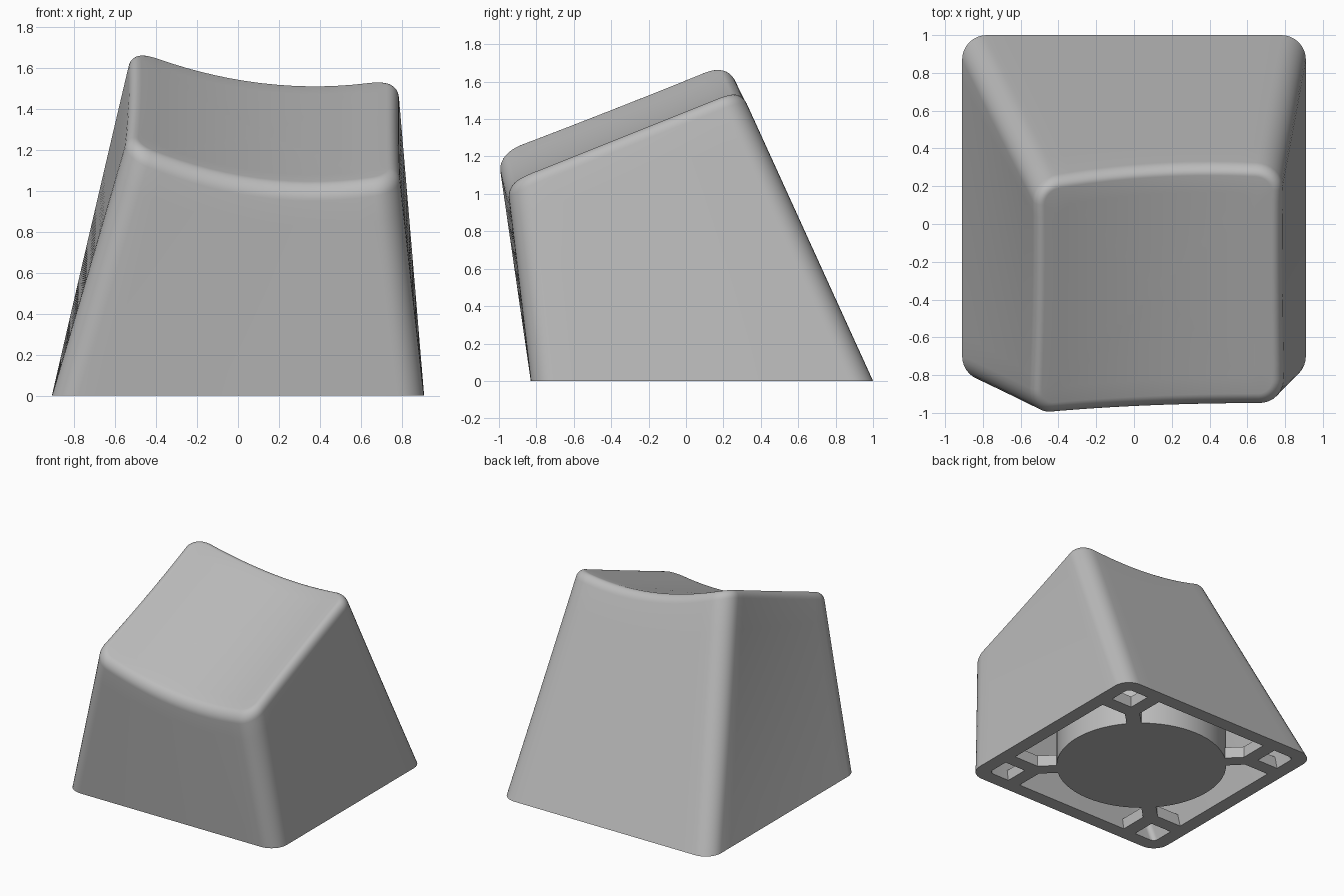
import bpy, bmesh, math
from mathutils import Vector, Matrix

if "Cube" in bpy.data.objects:
    bpy.data.objects.remove(bpy.data.objects["Cube"])

HX, HY, CY = 0.91, 0.915, 0.085     # base half sizes and centre
FILLET, WALL, ROOF = 0.075, 0.11, 0.2

grey = bpy.data.materials.new("matte grey")
grey.use_nodes = True
colour = (0.5, 0.5, 0.5, 1)
grey.diffuse_color = colour
grey.node_tree.nodes["Principled BSDF"].inputs["Base Color"].default_value = colour


def make_object(name, bm):
    bmesh.ops.recalc_face_normals(bm, faces=bm.faces)
    mesh = bpy.data.meshes.new(name)
    bm.to_mesh(mesh)
    bm.free()
    mesh.materials.append(grey)
    obj = bpy.data.objects.new(name, mesh)
    bpy.context.collection.objects.link(obj)
    bpy.ops.object.select_all(action='DESELECT')
    obj.select_set(True)
    bpy.context.view_layer.objects.active = obj
    bpy.ops.object.shade_smooth_by_angle(angle=math.radians(35))
    return obj


# Rounded rectangle as (corner centre, outward direction) pairs
def rounded_outline(arc=8, side=14):
    corners = [Vector(c) for c in ((1, 1), (-1, 1), (-1, -1), (1, -1))]
    result = []
    for k, c in enumerate(corners):
        for i in range(arc + 1):
            a = (k + i / arc) * math.pi / 2
            d = Vector((math.cos(a), math.sin(a)))
            result.append((c, d))
        for i in range(1, side):
            result.append((c.lerp(corners[(k + 1) % 4], i / side), d))
    return result


OUTLINE = rounded_outline()

# Lean of each corner edge per unit of height
LEAN = {"fl": Vector((0.30, -0.148)), "fr": Vector((-0.114, -0.117)),
        "bl": Vector((0.225, -0.46)), "br": Vector((-0.081, -0.455))}


def wall_point(spec, z, inset=0.0):
    c, d = spec
    r = max(0.13 + 0.04 * z - inset, 0.04)
    x = c.x * (HX - inset - r) + d.x * r
    y = c.y * (HY - inset - r) + d.y * r
    u, v = (x / HX + 1) / 2, (y / HY + 1) / 2
    lean = LEAN["fl"].lerp(LEAN["fr"], u).lerp(LEAN["bl"].lerp(LEAN["br"], u), v)
    return Vector((x + lean.x * z, y + CY + lean.y * z, z))


# Sloping dished top
def dish(x, y):
    return 1.407 + 0.4 * y + 0.27 * (x - 0.38) ** 2


def rim_point(spec, drop, inset):
    z = 1.2
    for _ in range(14):
        p = wall_point(spec, z, inset)
        z = dish(p.x, p.y) - drop
    return wall_point(spec, z, inset)


def cap_rings(rim, drop):
    centre = Vector((0.12, -0.35, 0))
    rings = []
    for s in (0.85, 0.7, 0.55, 0.4, 0.25, 0.1):
        ring = [centre.lerp(p, s) for p in rim]
        for p in ring:
            p.z = dish(p.x, p.y) - drop
        rings.append(ring)
    return rings


# Shell: ceiling, inner wall, bottom rim, outer wall, rounded edge, dish
inner_top = [rim_point(s, ROOF, WALL) for s in OUTLINE]
rings = cap_rings(inner_top, ROOF)[::-1] + [inner_top]
rings.append([wall_point(s, 0, WALL) for s in OUTLINE])
shoulder = [rim_point(s, FILLET, 0) for s in OUTLINE]
STEPS = 8
for k in range(STEPS + 1):
    t = k / STEPS
    rings.append([wall_point(s, p.z * t) for s, p in zip(OUTLINE, shoulder)])
for k in range(1, STEPS + 1):
    a = k / STEPS * math.pi / 2
    rings.append([rim_point(s, FILLET * (1 - math.sin(a)), FILLET * (1 - math.cos(a)))
                  for s in OUTLINE])
rings += cap_rings(rings[-1], 0)

bm = bmesh.new()
loops = [[bm.verts.new(p) for p in ring] for ring in rings]
n = len(OUTLINE)
for lower, upper in zip(loops, loops[1:]):
    for i in range(n):
        j = (i + 1) % n
        bm.faces.new((lower[i], lower[j], upper[j], upper[i]))
bm.faces.new(loops[0])
bm.faces.new(loops[-1])
make_object("cap_shell", bm)

# Round post inside the shell
bm = bmesh.new()
bmesh.ops.create_cone(bm, cap_ends=True, segments=64, radius1=0.63, radius2=0.63, depth=0.55,
                      matrix=Matrix.Translation((0, CY, 0.275)))
make_object("centre_post", bm)


# Forked ribs from the post to the walls at each corner
def add_bar(bm, start, end, width=0.11, height=0.09):
    a, b = Vector(start), Vector(end)
    d = b - a
    m = (Matrix.Translation(((a.x + b.x) / 2, (a.y + b.y) / 2 + CY, height / 2))
         @ Matrix.Rotation(math.atan2(d.y, d.x), 4, 'Z')
         @ Matrix.Diagonal((d.length, width, height, 1)))
    bmesh.ops.create_cube(bm, size=1, matrix=m)


for side, sx in (("left", 1), ("right", -1)):
    for end, sy in (("back", 1), ("front", -1)):
        bm = bmesh.new()
        fork = 0.56
        add_bar(bm, (sx * 0.42, sy * 0.42), (sx * 0.58, sy * 0.58))
        add_bar(bm, (sx * (fork - 0.05), sy * fork), (sx * 0.82, sy * fork))
        add_bar(bm, (sx * fork, sy * (fork - 0.05)), (sx * fork, sy * 0.82))
        make_object(f"{end}_{side}_rib", bm)
